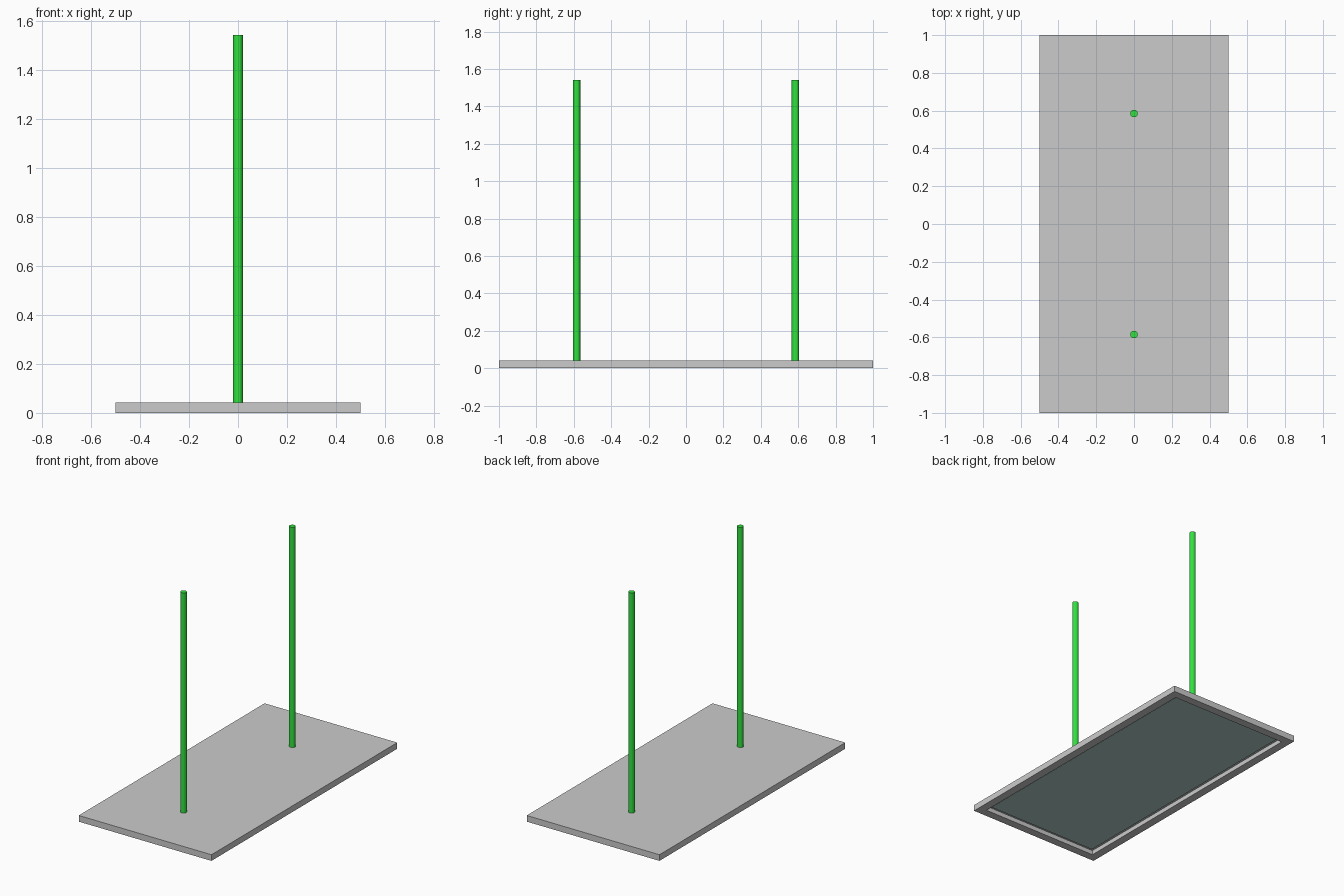
import bpy, bmesh

if "Cube" in bpy.data.objects:
    bpy.data.objects.remove(bpy.data.objects["Cube"])

PLATE_H, POLE_H, POLE_R, POLE_Y = 0.042, 1.5, 0.02, 0.585
RIM, PANEL_Z = 0.08, 0.02


def material(name, rgb):
    mat = bpy.data.materials.new(name)
    mat.diffuse_color = (*rgb, 1)
    mat.use_nodes = True
    mat.node_tree.nodes["Principled BSDF"].inputs["Base Color"].default_value = mat.diffuse_color
    return mat


def box(name, size, z0):
    bpy.ops.mesh.primitive_cube_add(size=1, location=(0, 0, z0 + size[2] / 2))
    obj = bpy.context.object
    obj.name = name
    obj.scale = size
    bpy.ops.object.transform_apply(location=True, rotation=False, scale=True)
    return obj


green = material("green", (0.03, 0.75, 0.05))
teal = material("dark_teal", (0.42, 0.6, 0.58))

# base plate, hollowed from below to leave a rim
plate = box("base_plate", (1, 2, PLATE_H), 0)
bm = bmesh.new()
bm.from_mesh(plate.data)
bottom = min(bm.faces, key=lambda f: f.calc_center_median().z)
bmesh.ops.inset_region(bm, faces=[bottom], thickness=RIM)
floor = bmesh.ops.extrude_discrete_faces(bm, faces=[bottom])["faces"][0]
bmesh.ops.translate(bm, verts=floor.verts, vec=(0, 0, PANEL_Z + 0.01))
bm.to_mesh(plate.data)
bm.free()

# coloured panel set into the underside
panel = box("underside_panel", (1 - 2 * RIM, 2 - 2 * RIM, 0.01), PANEL_Z)
panel.data.materials.append(teal)

# two upright poles
for name, y in (("front_pole", -POLE_Y), ("back_pole", POLE_Y)):
    bpy.ops.mesh.primitive_cylinder_add(
        vertices=16, radius=POLE_R, depth=POLE_H,
        location=(0, y, PLATE_H + POLE_H / 2))
    pole = bpy.context.object
    pole.name = name
    pole.data.materials.append(green)
